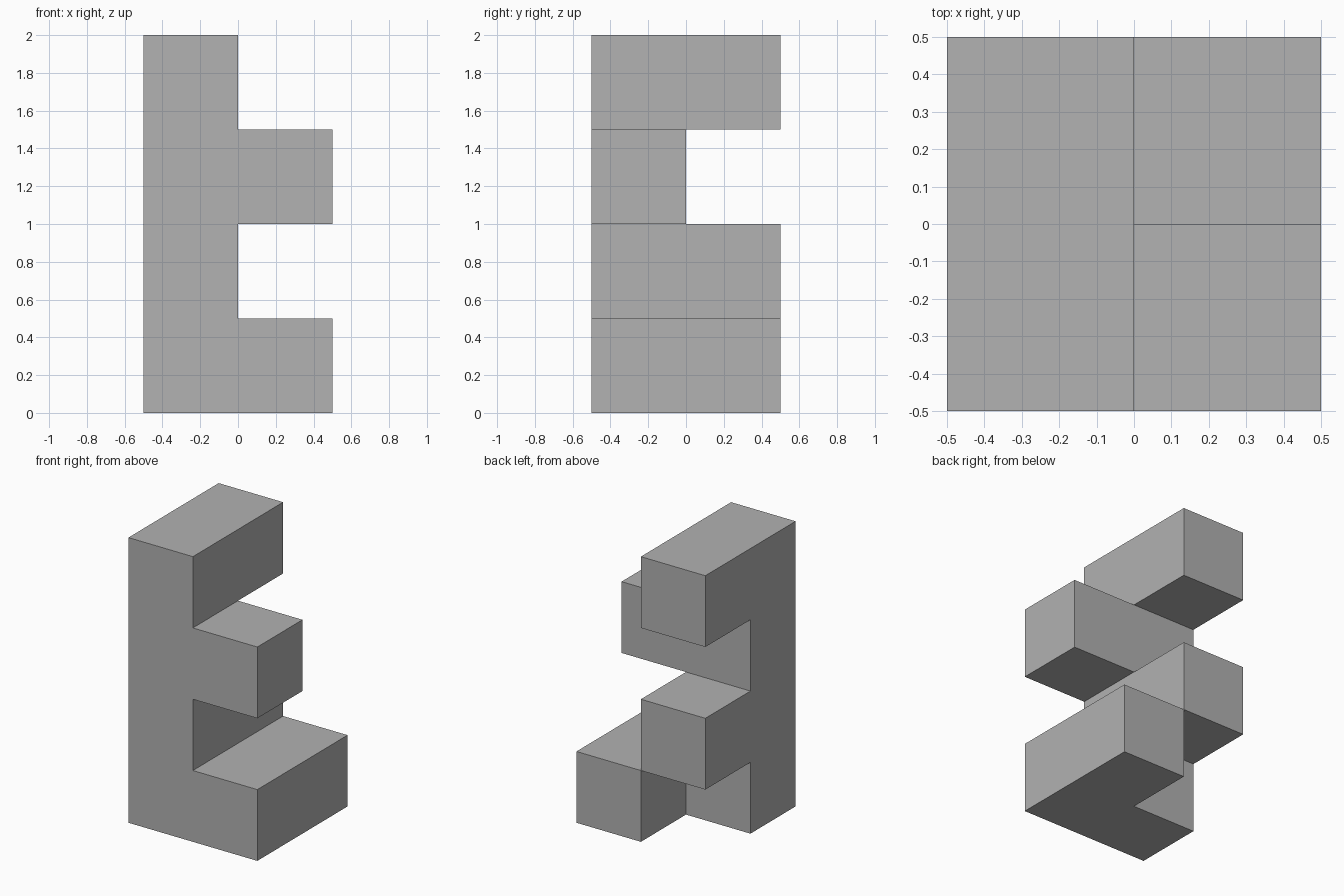
import bpy
import bmesh
from math import radians
from mathutils import Vector
from itertools import product

if "Cube" in bpy.data.objects:
    bpy.data.objects.remove(bpy.data.objects["Cube"], do_unlink=True)

CELL = 0.5


def block(x, y, z):
    """Set of grid cells covered by three index ranges."""
    return set(product(range(*x), range(*y), range(*z)))


# Parts as ranges of half-unit cells, sharing one outer skin
column = block((-1, 0), (-1, 0), (0, 4))
base_side_arm = block((0, 1), (-1, 1), (0, 1))
lower_back_arm = block((-1, 0), (0, 1), (1, 2))
upper_side_arm = block((0, 1), (-1, 0), (2, 3))
top_back_arm = block((-1, 0), (0, 1), (3, 4))
cells = column | base_side_arm | lower_back_arm | upper_side_arm | top_back_arm

# Grey material
grey = bpy.data.materials.new("grey")
grey.use_nodes = True
colour = (0.445, 0.445, 0.445, 1)
grey.diffuse_color = colour
grey.node_tree.nodes["Principled BSDF"].inputs["Base Color"].default_value = colour

# Outer faces only, wherever a cell has no neighbour
bm = bmesh.new()
for cell in cells:
    centre = (Vector(cell) + Vector((0.5, 0.5, 0.5))) * CELL
    for axis, side in product(range(3), (-1, 1)):
        neighbour = list(cell)
        neighbour[axis] += side
        if tuple(neighbour) in cells:
            continue
        n, u = Vector((0, 0, 0)), Vector((0, 0, 0))
        n[axis] = side
        u[(axis + 1) % 3] = 1
        v = n.cross(u)
        corners = [n + u + v, n - u + v, n - u - v, n + u - v]
        bm.faces.new([bm.verts.new(centre + c * CELL / 2) for c in corners])

# Weld the skin and merge coplanar faces
bmesh.ops.remove_doubles(bm, verts=bm.verts[:], dist=0.001)
bmesh.ops.dissolve_limit(bm, angle_limit=radians(1),
                         verts=bm.verts[:], edges=bm.edges[:])

mesh = bpy.data.meshes.new("stepped_block_tower")
bm.to_mesh(mesh)
bm.free()
mesh.materials.append(grey)
tower = bpy.data.objects.new("stepped_block_tower", mesh)
bpy.context.collection.objects.link(tower)
